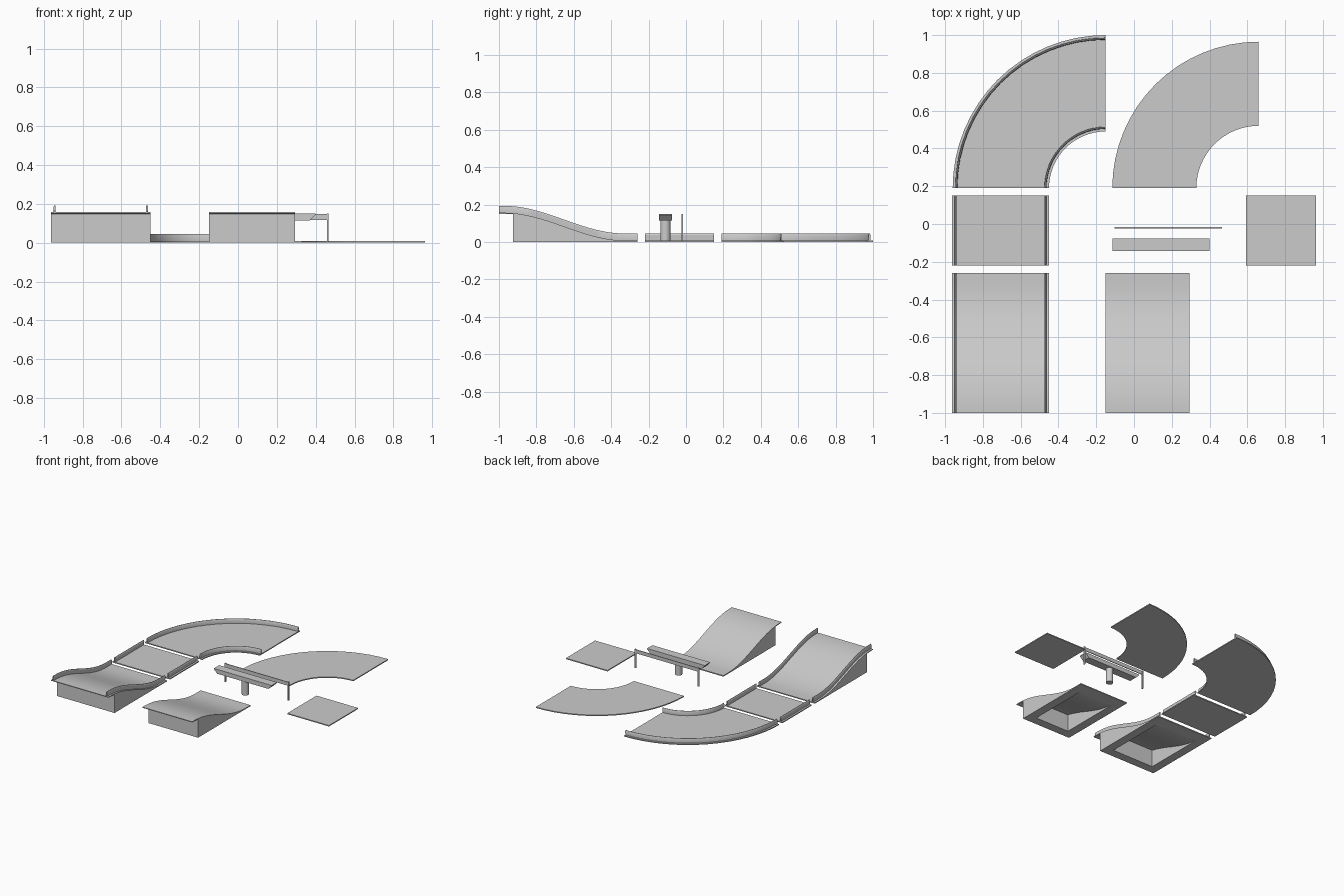
import bpy, bmesh, math
from mathutils import Vector

if "Cube" in bpy.data.objects:
    bpy.data.objects.remove(bpy.data.objects["Cube"])

SLAB, HIGH = 0.008, 0.157
RAIL = [(-0.004, 0.0), (0.004, 0.0), (0.0055, 0.029), (0.0015, 0.037), (-0.0015, 0.037), (-0.0055, 0.029)]


def finish(bm, name, smooth=False):
    bmesh.ops.recalc_face_normals(bm, faces=bm.faces)
    me = bpy.data.meshes.new(name)
    bm.to_mesh(me)
    bm.free()
    ob = bpy.data.objects.new(name, me)
    bpy.context.collection.objects.link(ob)
    bpy.ops.object.select_all(action='DESELECT')
    bpy.context.view_layer.objects.active = ob
    ob.select_set(True)
    if smooth:
        bpy.ops.object.shade_smooth_by_angle(angle=math.radians(30))
    return ob


def sweep(name, rings, smooth=False):
    """Join matching rings of points into a closed solid."""
    bm = bmesh.new()
    vs = [[bm.verts.new(p) for p in r] for r in rings]
    n = len(vs[0])
    for a, b in zip(vs, vs[1:]):
        for i in range(n):
            j = (i + 1) % n
            bm.faces.new((a[i], a[j], b[j], b[i]))
    bm.faces.new(vs[0])
    bm.faces.new(vs[-1])
    return finish(bm, name, smooth)


def box(name, x0, x1, y0, y1, z0, z1):
    return sweep(name, [[(x0, y0, z), (x1, y0, z), (x1, y1, z), (x0, y1, z)] for z in (z0, z1)])


def ramp_z(y):
    t = min(max((y + 0.98) / 0.66, 0), 1)
    return SLAB + (HIGH - SLAB) * (1 + math.cos(math.pi * t)) / 2


def ramp(name, x0, x1):
    # solid ramp with overhanging lip, hollowed from below
    ys = [-1 + 0.74 * i / 24 for i in range(25)]
    prof = [(y, ramp_z(y)) for y in ys]
    prof += [(-0.26, 0), (-0.925, 0), (-0.925, HIGH - 0.008), (-1, HIGH - 0.006)]
    ob = sweep(name, [[(x, y, z) for y, z in prof] for x in (x0, x1)], True)
    cy = [-0.855 + 0.495 * i / 16 for i in range(17)]
    cut = [(y, ramp_z(y) - 0.006) for y in cy] + [(-0.36, -0.05), (-0.855, -0.05)]
    t = 0.07
    cutter = sweep("cavity_cutter", [[(x, y, z) for y, z in cut] for x in (x0 + t, x1 - t)])
    cutter.hide_render = True
    mod = ob.modifiers.new("hollow", 'BOOLEAN')
    mod.operation, mod.solver, mod.object = 'DIFFERENCE', 'EXACT', cutter
    bpy.context.view_layer.objects.active = ob
    # keep the smoothing modifier after the boolean
    bpy.ops.object.modifier_move_to_index(modifier="hollow", index=0)
    bpy.ops.object.modifier_apply(modifier="hollow")
    bpy.data.objects.remove(cutter)


def curve(name, cx, cy, prof, steps=16):
    # quarter turn: prof holds (radius, z)
    rings = []
    for i in range(steps + 1):
        a = math.pi / 2 + math.pi / 2 * i / steps
        rings.append([(cx + r * math.cos(a), cy + r * math.sin(a), z) for r, z in prof])
    return sweep(name, rings, True)


def slab(r0, r1):
    return [(r0, 0), (r1, 0), (r1, SLAB), (r0, SLAB)]


# railed road pieces
X0, X1, IN = -0.963, -0.45, 0.019
ramp("railed_ramp", X0, X1)
box("railed_straight", X0, X1, -0.22, 0.15, 0, SLAB)
curve("railed_curve", -0.15, 0.19, slab(0.30, 0.81))
for side, x, r in (("outer", X0 + IN, 0.81 - IN), ("inner", X1 - IN, 0.30 + IN)):
    ys = [-1 + 0.74 * i / 24 for i in range(25)]
    sweep("ramp_rail_" + side, [[(x + u, y, ramp_z(y) + v) for u, v in RAIL] for y in ys], True)
    sweep("straight_rail_" + side, [[(x + u, y, SLAB + v) for u, v in RAIL] for y in (-0.22, 0.15)])
    curve("curve_rail_" + side, -0.15, 0.19, [(r + u, SLAB + v) for u, v in RAIL])

# plain road pieces
ramp("plain_ramp", -0.15, 0.293)
box("plain_plate", 0.593, 0.963, -0.22, 0.15, 0, SLAB)
curve("plain_curve", 0.66, 0.19, slab(0.33, 0.775))

# barrier beam with slanted ends on a round post
bx, by = 0.143, -0.11
rings = []
for z, hx in ((0.115, 0.227), (0.145, 0.257), (0.15, 0.257)):
    rings.append([(bx + sx * hx, by + sy * 0.034, z) for sx, sy in ((-1, -1), (1, -1), (1, 1), (-1, 1))])
sweep("barrier_beam", rings)
sweep("barrier_post", [[(bx + 0.027 * math.cos(math.tau * i / 20), by + 0.027 * math.sin(math.tau * i / 20), z)
                        for i in range(20)] for z in (0, 0.116)], True)

# thin banner on two legs
box("banner_panel", -0.098, 0.462, -0.023, -0.017, 0.118, 0.147)
for i, x in enumerate((-0.098, 0.462)):
    box("banner_leg_%d" % i, x - 0.005, x + 0.005, -0.025, -0.015, 0, 0.15)
